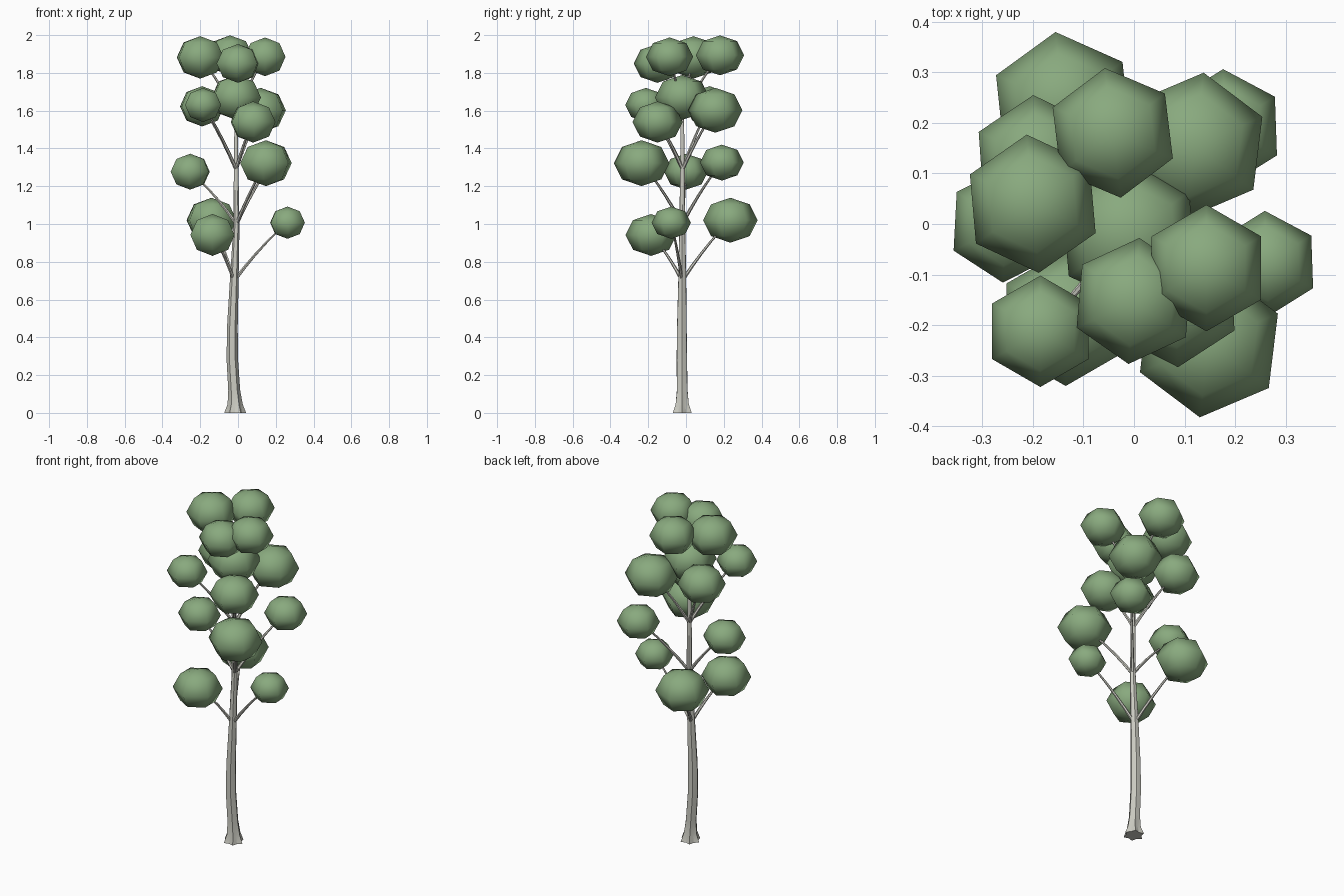
import bpy, bmesh
from math import cos, sin, pi, radians
from mathutils import Vector

cube = bpy.data.objects.get("Cube")
if cube:
    bpy.data.objects.remove(cube)


def material(name, rgb):
    m = bpy.data.materials.new(name)
    m.use_nodes = True
    color = (*rgb, 1)
    m.diffuse_color = color
    bsdf = next(n for n in m.node_tree.nodes if n.type == 'BSDF_PRINCIPLED')
    bsdf.inputs["Base Color"].default_value = color
    return m


leaf = material("leaf green", (0.25, 0.40, 0.21))
bark = material("pale bark", (0.60, 0.60, 0.54))


def finish(bm, name, mat, angle):
    bmesh.ops.recalc_face_normals(bm, faces=bm.faces)
    mesh = bpy.data.meshes.new(name)
    bm.to_mesh(mesh)
    bm.free()
    mesh.materials.append(mat)
    ob = bpy.data.objects.new(name, mesh)
    bpy.context.collection.objects.link(ob)
    bpy.ops.object.select_all(action='DESELECT')
    ob.select_set(True)
    bpy.context.view_layer.objects.active = ob
    bpy.ops.object.shade_smooth_by_angle(angle=radians(angle))
    return ob


def loft(bm, rings):
    """Skin a list of closed point rings and cap both ends."""
    loops = [[bm.verts.new(p) for p in ring] for ring in rings]
    n = len(loops[0])
    for a, b in zip(loops, loops[1:]):
        for i in range(n):
            j = (i + 1) % n
            bm.faces.new((a[i], a[j], b[j], b[i]))
    bm.faces.new(loops[0][::-1])
    bm.faces.new(loops[-1])


# Trunk: fluted rings (x, y, z, radius, flute depth), with flared roots
SPINE = [
    (-0.015, -0.02, 0, 0.050, 0.16),
    (-0.015, -0.02, 0.045, 0.036, 0.12),
    (-0.02, -0.02, 0.12, 0.030, 0.05),
    (-0.03, -0.022, 0.28, 0.029, 0.05),
    (-0.03, -0.022, 0.45, 0.027, 0.05),
    (-0.02, -0.02, 0.70, 0.022, 0.05),
    (-0.008, -0.02, 1.0, 0.016, 0),
    (-0.01, -0.018, 1.3, 0.012, 0),
    (-0.01, -0.02, 1.68, 0.007, 0),
]
SIDES = 12
bm = bmesh.new()
loft(bm, [[(x + r * (1 + f * (-1) ** i) * cos(2 * pi * i / SIDES),
            y + r * (1 + f * (-1) ** i) * sin(2 * pi * i / SIDES), z)
           for i in range(SIDES)] for x, y, z, r, f in SPINE])
finish(bm, "trunk", bark, 25)


def trunk_point(z):
    for a, b in zip(SPINE, SPINE[1:]):
        if a[2] <= z <= b[2]:
            return Vector(a[:3]).lerp(Vector(b[:3]), (z - a[2]) / (b[2] - a[2]))


# Branch: thin tapering tube that bows gently upward
def branch(name, start_z, end):
    start = trunk_point(start_z)
    end = Vector(end)
    bend = start.lerp(end, 0.5) + Vector((0, 0, 0.035))
    rings = []
    for k in range(6):
        t = k / 5
        p = start * (1 - t) ** 2 + bend * 2 * t * (1 - t) + end * t * t
        d = (bend - start) * (1 - t) + (end - bend) * t
        turn = d.to_track_quat('Z', 'Y')
        r = 0.010 - 0.006 * t
        rings.append([p + turn @ Vector((r * cos(a * pi / 3), r * sin(a * pi / 3), 0))
                      for a in range(6)])
    bm = bmesh.new()
    loft(bm, rings)
    finish(bm, name, bark, 40)


# Leaf cluster: six-sided flattened ball
def cluster(name, center, radius, spin):
    bm = bmesh.new()
    bmesh.ops.create_uvsphere(bm, u_segments=6, v_segments=4, radius=radius)
    bmesh.ops.scale(bm, vec=(1, 1, 0.82), verts=bm.verts)
    ob = finish(bm, name, leaf, 60)
    ob.location = center
    ob.rotation_euler = (0, 0, radians(spin))


# Tiers: branch height, then clusters (x, y, z, radius, spin)
TIERS = {
    "low": (0.70, [(-0.14, 0.235, 1.02, 0.145, 6),
                   (-0.135, -0.185, 0.942, 0.135, 0),
                   (0.262, -0.078, 1.007, 0.104, 2)]),
    "middle": (1.0, [(-0.253, 0, 1.277, 0.116, -3),
                     (0.148, -0.235, 1.322, 0.148, -7),
                     (0.18, 0.19, 1.325, 0.116, 2)]),
    "upper": (1.29, [(-0.185, -0.212, 1.63, 0.11, 0),
                     (-0.19, 0.125, 1.623, 0.13, 4),
                     (0.12, 0.155, 1.602, 0.145, -7),
                     (0.08, -0.15, 1.54, 0.133, 3)]),
    "crown": (1.58, [(-0.2, 0.04, 1.882, 0.137, 5),
                     (-0.042, 0.18, 1.893, 0.129, 7),
                     (0, -0.152, 1.85, 0.125, -5),
                     (0.143, -0.087, 1.885, 0.125, 0)]),
}
for tier, (height, blobs) in TIERS.items():
    for i, (x, y, z, r, spin) in enumerate(blobs, 1):
        branch(f"{tier}_branch_{i}", height, (x, y, z))
        cluster(f"{tier}_leaves_{i}", (x, y, z), r, spin)

cluster("center_leaves", (-0.01, -0.02, 1.67, ), 0.145, 5)
